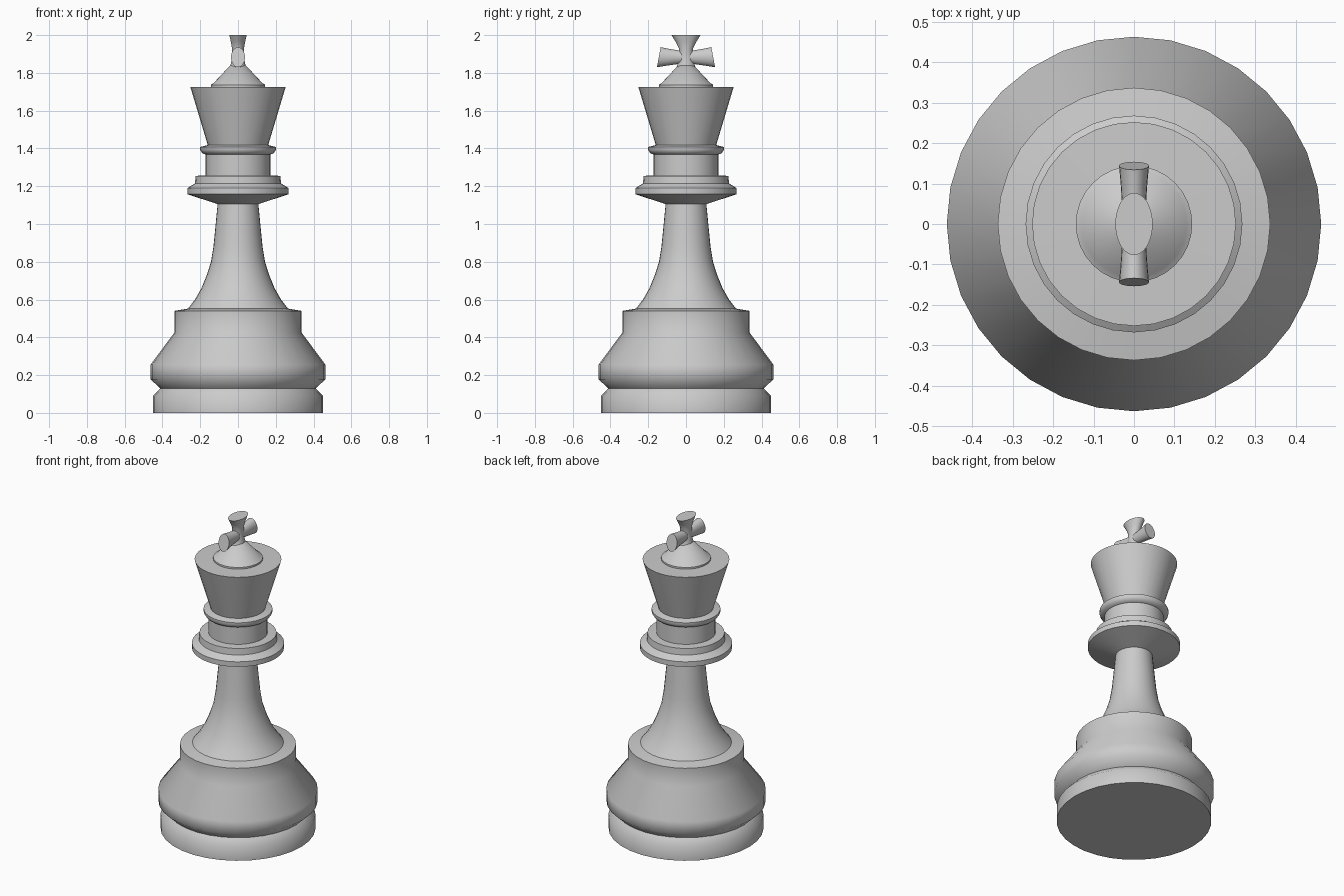
import bpy, bmesh, math

if "Cube" in bpy.data.objects:
    bpy.data.objects.remove(bpy.data.objects["Cube"])

SIDES = 32
grey = bpy.data.materials.new("light grey")
grey.diffuse_color = (0.6, 0.6, 0.6, 1)
grey.use_nodes = True
grey.node_tree.nodes["Principled BSDF"].inputs["Base Color"].default_value = grey.diffuse_color


def loft(name, rings, cap_start=False, cap_end=False, sharp=50):
    """Skin a list of point rings, smooth it and keep hard edges sharp."""
    bm = bmesh.new()
    loops = [[bm.verts.new(p) for p in ring] for ring in rings]
    for a, b in zip(loops, loops[1:]):
        n = len(a)
        for j in range(n):
            k = (j + 1) % n
            bm.faces.new((a[j], a[k], b[k], b[j]))
    if cap_start:
        bm.faces.new(loops[0][::-1])
    if cap_end:
        bm.faces.new(loops[-1])
    bm.normal_update()
    for f in bm.faces:
        f.smooth = True
    for e in bm.edges:
        e.smooth = e.calc_face_angle(0) < math.radians(sharp)
    me = bpy.data.meshes.new(name)
    bm.to_mesh(me)
    bm.free()
    me.materials.append(grey)
    ob = bpy.data.objects.new(name, me)
    bpy.context.collection.objects.link(ob)
    return ob


def angles(n):
    return [2 * math.pi * i / n for i in range(n)]


def upright(rows, n=SIDES):
    """Elliptical rings from (rx, ry, z) rows."""
    return [[(rx * math.cos(t), ry * math.sin(t), z) for t in angles(n)]
            for rx, ry, z in rows]


def lathe(name, profile, **kw):
    return loft(name, upright([(r, r, z) for r, z in profile]), **kw)


# Base with a groove and a sloping shoulder
lathe("base", [(0.45, 0), (0.45, 0.09), (0.412, 0.13), (0.463, 0.178),
               (0.463, 0.255), (0.337, 0.425), (0.337, 0.54), (0.265, 0.552)],
      cap_start=True, sharp=65)

# Flared stem
lathe("stem", [(0.265, 0.552), (0.228, 0.60), (0.194, 0.66), (0.165, 0.73),
               (0.143, 0.80), (0.13, 0.88), (0.122, 0.96), (0.108, 1.105)])

# Collar with neck and ring
lathe("collar", [(0.108, 1.105), (0.268, 1.158), (0.268, 1.19), (0.228, 1.215),
                 (0.224, 1.255), (0.172, 1.257), (0.172, 1.368), (0.19, 1.375),
                 (0.2, 1.392), (0.2, 1.408), (0.16, 1.418)])

# Crown cup with flat top
lathe("crown", [(0.16, 1.418), (0.252, 1.724), (0.144, 1.726)])

# Conical cap under the cross
lathe("cap", [(0.144, 1.724), (0.144, 1.737), (0.13, 1.745), (0.043, 1.838)],
      cap_end=True)

# Upright bar of the cross, widening into an oval top
loft("cross_upright", upright([(0.042, 0.05, 1.83), (0.035, 0.038, 1.865),
                               (0.032, 0.037, 1.93), (0.038, 0.055, 1.965),
                               (0.046, 0.077, 2.0)]), cap_end=True)

# Two flaring side arms with slanted ends: (y, half width, half height, slant)
ARM = [(0.0, 0.028, 0.034, 0), (0.04, 0.029, 0.036, 0),
       (0.1, 0.033, 0.045, 0.005), (0.144, 0.037, 0.053, 0.01)]
for name, s in (("cross_arm_back", 1), ("cross_arm_front", -1)):
    rings = [[(s * w * math.sin(t), s * (y - k * math.cos(t)),
               1.883 + h * math.cos(t)) for t in angles(20)]
             for y, w, h, k in ARM]
    loft(name, rings, cap_end=True)
